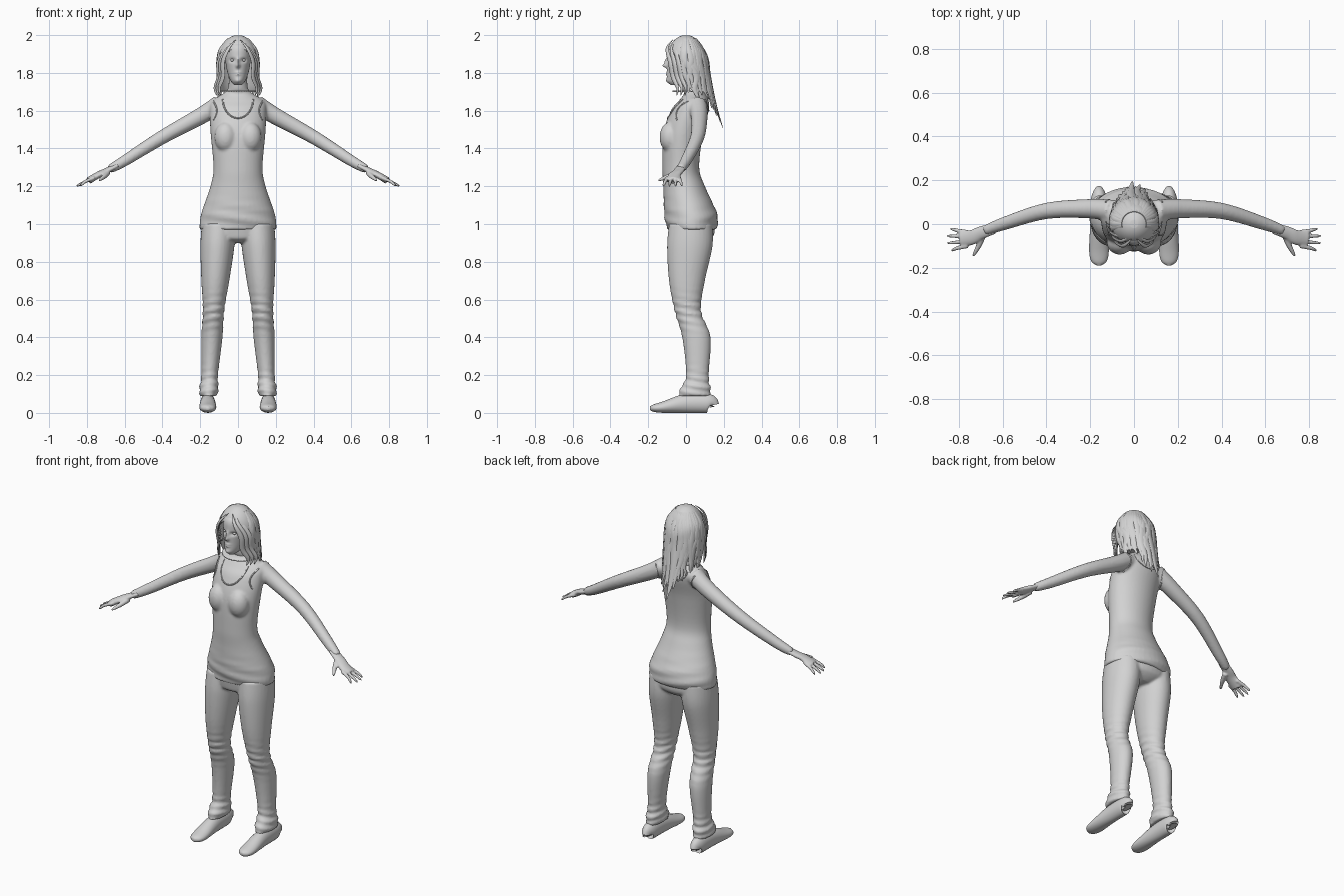
import bpy, bmesh, math, random
from math import sin, cos, pi, exp, sqrt
from mathutils import Vector
from mathutils.bvhtree import BVHTree

random.seed(4)
if "Cube" in bpy.data.objects:
    bpy.data.objects.remove(bpy.data.objects["Cube"])

shade = (0.65, 0.65, 0.65, 1)
grey = bpy.data.materials.new("plain grey")
grey.use_nodes = True
grey.diffuse_color = shade
grey.node_tree.nodes["Principled BSDF"].inputs["Base Color"].default_value = shade
UP = Vector((0, 0, 1))


def smooth_path(rows, steps):
    """Catmull-Rom interpolation through the given rows."""
    last = len(rows) - 1
    path = []
    for i in range(last):
        corners = rows[max(i - 1, 0)], rows[i], rows[i + 1], rows[min(i + 2, last)]
        for k in range(steps):
            t = k / steps
            path.append([b + t / 2 * (c - a + t * (2 * a - 5 * b + 4 * c - d + t * (3 * b - a - 3 * c + d)))
                         for a, b, c, d in zip(*corners)])
    return path + [list(rows[last])]


def loft(bm, rows, ref=None, sides=24, steps=6, mirror=False):
    """Skin of ellipses; rows are x, y, z, half width, half depth. No ref means level rings."""
    path = smooth_path(rows, steps)
    for flip in ((1, -1) if mirror else (1,)):
        rings = []
        for i, (x, y, z, width, depth) in enumerate(path):
            across, through = Vector((1, 0, 0)), Vector((0, 1, 0))
            if ref is not None:
                before, after = path[max(i - 1, 0)], path[min(i + 1, len(path) - 1)]
                along = Vector(after[:3]) - Vector(before[:3])
                across = along.cross(ref).normalized()
                through = across.cross(along).normalized()
            ring = []
            for k in range(sides):
                angle = 2 * pi * k / sides
                point = Vector((x, y, z)) + across * width * cos(angle) + through * depth * sin(angle)
                ring.append(bm.verts.new((point.x * flip, point.y, point.z)))
            rings.append(ring)
        for lower, upper in zip(rings, rings[1:]):
            for k in range(sides):
                bm.faces.new((lower[k - 1], lower[k], upper[k], upper[k - 1]))
        bm.faces.new(rings[0])
        bm.faces.new(rings[-1])


def tube(bm, points, width, flat=1.0, ref=UP, sides=20, mirror=True):
    """Loft along a path whose half width is a function of the way along it."""
    path = smooth_path(points, 5)
    rows = [(*p, width(i / (len(path) - 1)), flat * width(i / (len(path) - 1))) for i, p in enumerate(path)]
    loft(bm, rows, ref, sides, 1, mirror)


def level(rows, offset=lambda z: 0):
    """Turn z, front y, back y, half width into loft rows."""
    return [(offset(z), (front + back) / 2, z, half, (back - front) / 2) for z, front, back, half in rows]


def ball_pair(bm, centre, radii):
    for flip in (-1, 1):
        for v in bmesh.ops.create_uvsphere(bm, u_segments=24, v_segments=16, radius=1)["verts"]:
            v.co = Vector([c + r * p for c, r, p in zip(centre, radii, v.co)])
            v.co.x *= flip


def bump(value, centre, spread):
    return exp(-((value - centre) / spread) ** 2)


def finish(bm, name, voxel=None):
    bmesh.ops.recalc_face_normals(bm, faces=bm.faces[:])
    mesh = bpy.data.meshes.new(name)
    bm.to_mesh(mesh)
    bm.free()
    mesh.materials.append(grey)
    part = bpy.data.objects.new(name, mesh)
    bpy.context.collection.objects.link(part)
    bpy.ops.object.select_all(action='DESELECT')
    part.select_set(True)
    bpy.context.view_layer.objects.active = part
    bpy.ops.object.shade_smooth_by_angle(angle=pi / 3)
    if voxel:
        fuse = part.modifiers.new("fuse", 'REMESH')
        fuse.mode, fuse.voxel_size, fuse.use_smooth_shade = 'VOXEL', voxel, True
        relax = part.modifiers.new("relax", 'SMOOTH')
        relax.factor, relax.iterations = 0.5, 3
    return part


# Torso with shirt, neck and arms
bm = bmesh.new()
loft(bm, level([(.97, -.1, .16, .204), (1.05, -.115, .166, .196), (1.2, -.12, .1, .146), (1.3, -.125, .07, .13),
                (1.48, -.12, .09, .145), (1.6, -.08, .12, .15), (1.65, -.04, .12, .14), (1.69, -.01, .1, .08),
                (1.72, -.02, .08, .052), (1.8, -.03, .07, .05)]), sides=40)
for v in bm.verts:  # soft gathers near the hem
    v.co.y += .004 * sin(90 * v.co.z + 14 * v.co.x) * bump(v.co.z, 1, .1)
ball_pair(bm, (.065, -.083, 1.46), (.06, .057, .08))
tube(bm, [(.1, .06, 1.63), (.2, .07, 1.57), (.4, .06, 1.46), (.6, 0, 1.335), (.68, -.03, 1.29)],
     lambda t: .052 - .03 * t)
body = finish(bm, "shirt_torso_and_arms", .008)

# Raised shirt edges at neckline and armholes, laid on the torso
bpy.context.view_layer.update()
tree = BVHTree.FromObject(body, bpy.context.evaluated_depsgraph_get())
bm = bmesh.new()
turns = [k / 12 for k in range(13)]
for side, dip in ((-1, .1), (1, .06)):
    neckline = [(.08 * sin(t * pi / 2), 1.66 - dip * cos(t * pi / 2)) for t in turns]
    armhole = [(.13 - .018 * sin(t * pi), 1.55 + .1 * t) for t in turns]
    for curve in (neckline, armhole):
        hits = [tree.ray_cast(Vector((x, side, z)), Vector((0, -side, 0)))[0] for x, z in curve]
        tube(bm, [tuple(hit) for hit in hits if hit], lambda t: .004, ref=Vector((0, 1, 0)), sides=6)
finish(bm, "shirt_edges")

# Hands: palm, thumb and four fanned fingers
bm = bmesh.new()
tube(bm, [(.64, -.02, 1.31), (.7, -.04, 1.28), (.74, -.06, 1.26), (.79, -.07, 1.23)],
     lambda t: .026 + .012 * t, flat=.5)
tube(bm, [(.69, -.05, 1.27), (.71, -.1, 1.25), (.736, -.147, 1.23)], lambda t: .015 - .01 * t ** 2, sides=12)
for finger in range(4):
    y, reach = -.037 - .021 * finger, .858 - .009 * (finger - 1.4) ** 2
    tip = -.02 - .034 * finger
    tube(bm, [(.76, y, 1.245), (.81, (y + tip) / 2, 1.224), (reach, tip, 1.2)],
         lambda t: .011 - .004 * t - .004 * t ** 9, sides=10)
finish(bm, "hands", .005)

# Trousers: hips and both legs, with folds at knee and ankle
bm = bmesh.new()
loft(bm, level([(.9, -.04, .1, .07), (.92, -.08, .13, .15), (.95, -.09, .15, .19), (1.02, -.1, .15, .19)]), sides=40)
loft(bm, level([(.09, -.04, .13, .046), (.13, -.03, .13, .05), (.2, 0, .12, .044), (.4, -.02, .13, .056),
                (.54, -.06, .08, .056), (.7, -.09, .1, .074), (.88, -.1, .14, .09), (1, -.09, .14, .09)],
               lambda z: .162 - .06 * z), sides=32, steps=10, mirror=True)
for v in bm.verts:
    x, y, z = v.co
    outward = Vector((x - math.copysign(.14, x), y - .04, 0)).normalized()
    fold = .005 * (bump(z, .53, .08) + bump(z, .15, .07))
    v.co += outward * fold * sin(150 * z + 25 * y + 20 * abs(x))
finish(bm, "trousers", .0075)

# Shoes: rows of y, half width, half height
bm = bmesh.new()
loft(bm, [(.16, y, max(height, .025), width, height) for y, width, height in
          ((.135, .015, .03), (.12, .036, .05), (0, .04, .05), (-.12, .045, .03), (-.17, .035, .02), (-.19, .01, .01))],
     UP, mirror=True)
finish(bm, "shoes")

# Head with modelled face: bumps are x, z, x spread, z spread, depth
bm = bmesh.new()
loft(bm, level([(1.735, -.08, -.03, .02), (1.76, -.1, .03, .04), (1.81, -.1, .08, .058), (1.88, -.1, .09, .068),
                (1.94, -.09, .08, .066), (1.98, -.04, .04, .03)]), sides=80, steps=12)
face = {
    "socket": (.03, 1.867, .015, .01, .014),
    "nose tip": (0, 1.838, .01, .011, -.022),
    "nose bridge": (0, 1.86, .007, .017, -.012),
    "upper lip": (0, 1.803, .016, .004, -.006),
    "lower lip": (0, 1.791, .013, .005, -.006),
    "chin": (0, 1.757, .018, .012, -.006),
}
for v in bm.verts:
    if v.co.y < -.03:
        v.co.y += sum(depth * bump(abs(v.co.x), x, wide) * bump(v.co.z, z, tall)
                      for x, z, wide, tall, depth in face.values())
finish(bm, "head")

# Eyes
bm = bmesh.new()
ball_pair(bm, (.03, -.076, 1.867), (.011, .011, .007))
finish(bm, "eyes")


def scalp(z):
    """Hair radius and centre y at a height: a dome that drifts back as it falls."""
    drop = 2 - z
    return .106 * sqrt(1 - (1 - min(1, drop / .14)) ** 2), .37 * drop ** 2


# Hair cap, open at the face and throat
bm = bmesh.new()
rows = []
for k in range(16):
    z = 1.998 - .3 * (k / 15) ** 2
    radius, centre = scalp(z)
    rows.append((0, centre, z, radius, radius))
loft(bm, rows, sides=48, steps=2)
gone = []
for f in bm.faces:
    x, y, z = f.calc_center_median()
    if y < -.03 and z < 1.945 - abs(x) * .6 or y < .03 and z < 1.78:
        gone.append(f)
bmesh.ops.delete(bm, geom=gone, context='FACES')
finish(bm, "hair_cap").modifiers.new("thickness", 'SOLIDIFY').thickness = .008

# Long locks fanned around the back and sides
bm = bmesh.new()
count = 27
for i in range(count):
    angle = pi * 1.1 * (i / (count - 1) - .5)
    s, c = sin(angle), cos(angle)
    end = 1.52 + .14 * abs(s) + random.uniform(-.02, .05)
    points = []
    for k in range(6):
        z = 1.98 + (end - 1.98) * k / 5
        radius, centre = scalp(z)
        sway = random.uniform(-.012, .012) * (k > 1)
        points.append((s * radius + c * sway, centre + c * radius - s * sway, z))
    tube(bm, points, lambda t: .022 * sin(pi * (.12 + .85 * t)), .4, Vector((s, c, .05)), 8, False)
finish(bm, "long_hair_locks")

# Front strands and curls that frame the face
bm = bmesh.new()
for strand in range(3):
    out, back = .011 * strand, .022 * strand
    tube(bm, [(.012, back - .07, 1.975), (.05 + out / 2, back - .1, 1.93), (.08 + out, back - .085, 1.86),
              (.08 + out, back - .07, 1.78), (.1 + out, back - .045, 1.72), (.09 + out, back - .05, 1.68)],
         lambda t: .002 + .013 * sin(pi * t), .5, Vector((.7, -.7, .1)), 8)
finish(bm, "front_hair_strands")
